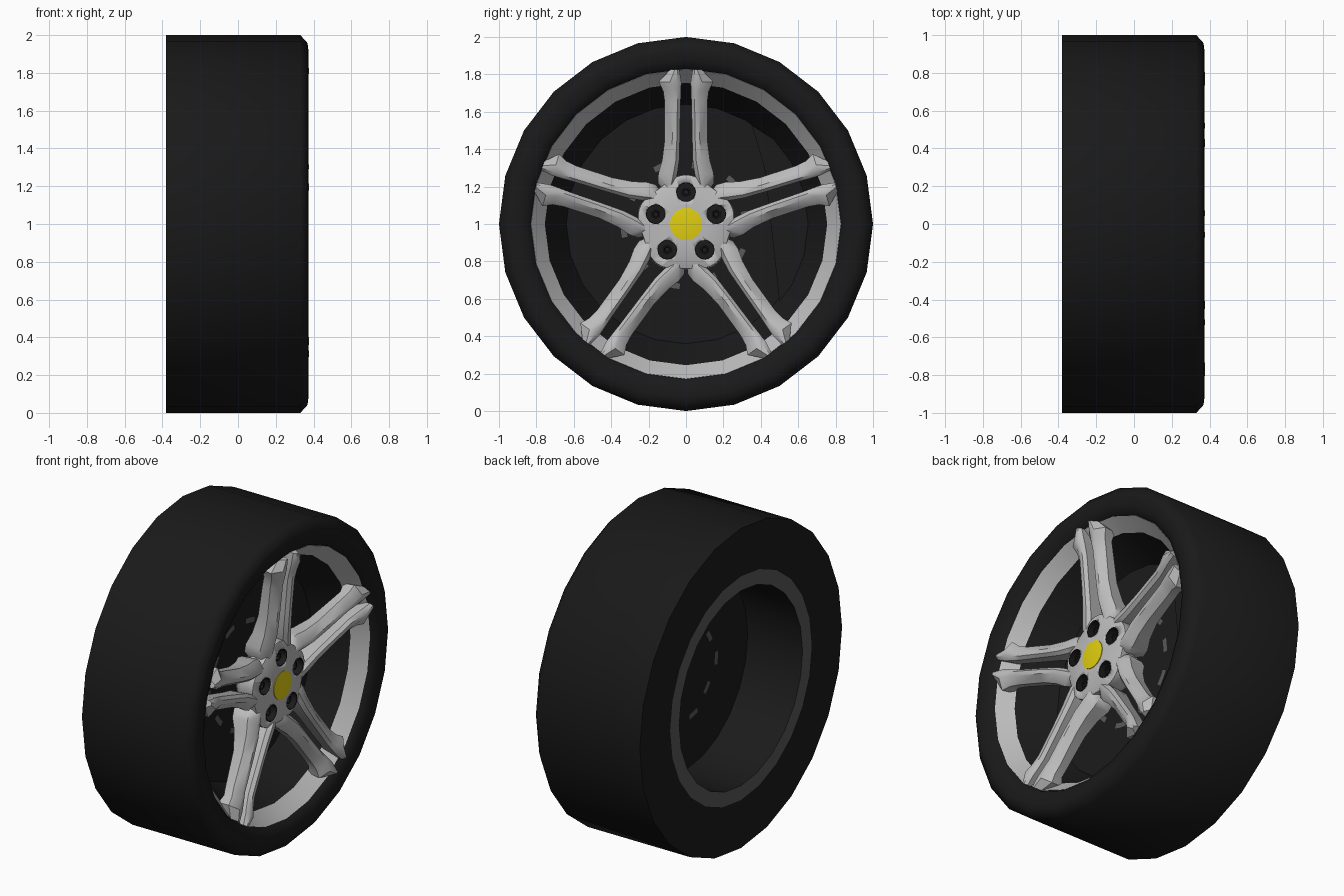
import bpy, bmesh, math

if "Cube" in bpy.data.objects:
    bpy.data.objects.remove(bpy.data.objects["Cube"])

TAU = 2 * math.pi


def material(name, color):
    m = bpy.data.materials.new(name)
    m.diffuse_color = (*color, 1)
    m.use_nodes = True
    m.node_tree.nodes["Principled BSDF"].inputs["Base Color"].default_value = m.diffuse_color
    return m


RUBBER = material("black rubber", (0.010, 0.010, 0.010))
SILVER = material("silver alloy", (0.50, 0.50, 0.50))
GREY = material("dark grey metal", (0.10, 0.10, 0.10))
DARK = material("dark metal", (0.011, 0.011, 0.011))
YELLOW = material("yellow", (0.75, 0.62, 0.005))


def finish(bm, name, mat, angle=30):
    bmesh.ops.remove_doubles(bm, verts=bm.verts, dist=1e-5)
    me = bpy.data.meshes.new(name)
    bm.to_mesh(me)
    bm.free()
    me.materials.append(mat)
    ob = bpy.data.objects.new(name, me)
    bpy.context.collection.objects.link(ob)
    bpy.ops.object.select_all(action='DESELECT')
    ob.select_set(True)
    bpy.context.view_layer.objects.active = ob
    bpy.ops.object.shade_smooth_by_angle(angle=math.radians(angle))
    return ob


def lathe(bm, profile, n=24, centre=(0, 1), scale=lambda a: 1.0):
    """Revolve (x, radius) points about the x axis."""
    rings = []
    for x, r in profile:
        ring = []
        for i in range(n):
            a = TAU * i / n
            q = r * scale(a)
            ring.append(bm.verts.new((x, centre[0] + q * math.sin(a), centre[1] + q * math.cos(a))))
        rings.append(ring)
    for a, b in zip(rings, rings[1:]):
        for i in range(n):
            j = (i + 1) % n
            bm.faces.new((a[i], a[j], b[j], b[i]))


def turned(name, mat, profile, n=24, angle=30):
    bm = bmesh.new()
    lathe(bm, profile, n)
    return finish(bm, name, mat, angle)


# Tyre, from front bead over the tread to the back
turned("tyre", RUBBER, [(0.325, 0.825), (0.350, 0.84), (0.368, 0.88), (0.372, 0.925), (0.368, 0.958),
                        (0.33, 1.0), (-0.38, 1.0), (-0.38, 0.70)], angle=50)

# Rim: back flange, inner barrel, front barrel and bright lip
turned("back_flange", GREY, [(-0.38, 0.70), (-0.38, 0.61)])
turned("inner_barrel", DARK, [(-0.38, 0.61), (0.0, 0.61)])
turned("front_barrel", DARK, [(0.03, 0.64), (0.25, 0.755)])
turned("rim_lip", SILVER, [(0.25, 0.755), (0.285, 0.785), (0.335, 0.828), (0.32, 0.835)])

# Brake disc, seen from both sides
turned("brake_disc_front", DARK, [(0.03, 0.0), (0.03, 0.64)])
turned("brake_disc_back", DARK, [(0.0, 0.61), (0.0, 0.0)])

# Grey slots around the middle of the disc
bm = bmesh.new()
for k in range(10):
    start = TAU * k / 10 + 0.1
    for x, side, radius in ((0.034, 1, 0.30 + 0.02 * (k % 2)), (-0.004, -1, 0.25 + 0.03 * (k % 2))):
        rows = []
        for i in range(4):
            a = start + 0.09 * i
            rows.append([bm.verts.new((x, r * math.sin(a), 1 + r * math.cos(a)))
                         for r in (radius, radius + 0.03)])
        for p, q in zip(rows, rows[1:]):
            f = (p[0], q[0], q[1], p[1])
            bm.faces.new(f if side > 0 else f[::-1])
finish(bm, "disc_slots", GREY)

# Brake caliper on the +y side
bm = bmesh.new()
outline = [(0.35, 0.53), (0.42, 0.30), (0.50, -0.42)]
outline += [(0.655 * math.cos(a), 0.655 * math.sin(a)) for a in (-0.5, -0.25, 0, 0.25, 0.5, 0.75)]
face = bm.faces.new([bm.verts.new((0.031, y, 1 + z)) for y, z in outline])
ext = bmesh.ops.extrude_face_region(bm, geom=[face])
for v in ext["geom"]:
    if isinstance(v, bmesh.types.BMVert):
        v.co.x = 0.055
bmesh.ops.recalc_face_normals(bm, faces=bm.faces)
finish(bm, "brake_caliper", DARK)

# Five twin spokes, each lofted: radius, inner side, outer side, front x, depth
STATIONS = [(0.15, 0.075, 0.105, 0.275, 0.10), (0.22, 0.058, 0.150, 0.293, 0.15),
            (0.27, 0.046, 0.148, 0.300, 0.15), (0.34, 0.036, 0.128, 0.311, 0.13),
            (0.45, 0.033, 0.114, 0.323, 0.11), (0.65, 0.029, 0.114, 0.343, 0.10),
            (0.71, 0.026, 0.122, 0.358, 0.10), (0.76, 0.025, 0.146, 0.372, 0.12),
            (0.825, 0.035, 0.085, 0.377, 0.11)]
bm = bmesh.new()
for k in range(5):
    c, s = math.cos(TAU * k / 5), math.sin(TAU * k / 5)
    for side in (1, -1):
        rings = []
        for r, t0, t1, x, d in STATIONS:
            w = t1 - t0
            section = [(t0 + 0.1 * w, x - d), (t0, x - 0.02), (t0 + 0.2 * w, x), (t0 + 0.5 * w, x),
                       (t1, x - 0.04), (t1 - 0.1 * w, x - d)]
            rings.append([bm.verts.new((px, side * t * c + r * s, 1 + r * c - side * t * s))
                          for t, px in section])
        for a, b in zip(rings, rings[1:]):
            for i in range(6):
                j = (i + 1) % 6
                bm.faces.new((a[i], a[j], b[j], b[i]))
        bm.faces.new(rings[0][::-1])
        bm.faces.new(rings[-1])
bmesh.ops.recalc_face_normals(bm, faces=bm.faces)
finish(bm, "twin_spokes", SILVER, 42)

# Softly star-shaped, dished hub with five bolt holes
bm = bmesh.new()
lathe(bm, [(0.306, 0.0), (0.306, 0.10), (0.298, 0.20), (0.28, 0.25), (0.20, 0.255), (0.13, 0.20), (0.13, 0.0)],
      60, scale=lambda a: 1 + 0.05 * math.cos(5 * a))
hub = finish(bm, "hub", SILVER, 60)

holes = [(0.17 * math.sin(TAU * k / 5), 1 + 0.17 * math.cos(TAU * k / 5)) for k in range(5)]
bm = bmesh.new()
for h in holes:
    lathe(bm, [(0.40, 0), (0.40, 0.051), (0.23, 0.051), (0.23, 0)], 16, h)
cutter = finish(bm, "bolt_hole_cutter", DARK)
cutter.hide_render = True
cutter.hide_set(True)
mod = hub.modifiers.new("bolt holes", 'BOOLEAN')
mod.operation = 'DIFFERENCE'
mod.solver = 'EXACT'
mod.object = cutter

# Dark hole linings and the bolts inside them
bm = bmesh.new()
for h in holes:
    lathe(bm, [(0.235, 0), (0.235, 0.049), (0.303, 0.049), (0.303, 0.053)], 16, h)
finish(bm, "bolt_hole_linings", DARK)
bm = bmesh.new()
for h in holes:
    lathe(bm, [(0.26, 0), (0.26, 0.014), (0.28, 0.018), (0.28, 0.027), (0.235, 0.027)], 6, h)
finish(bm, "wheel_bolts", DARK)

# Yellow centre cap
turned("centre_cap", YELLOW, [(0.315, 0), (0.313, 0.06), (0.310, 0.086), (0.295, 0.086)], 32, 40)
